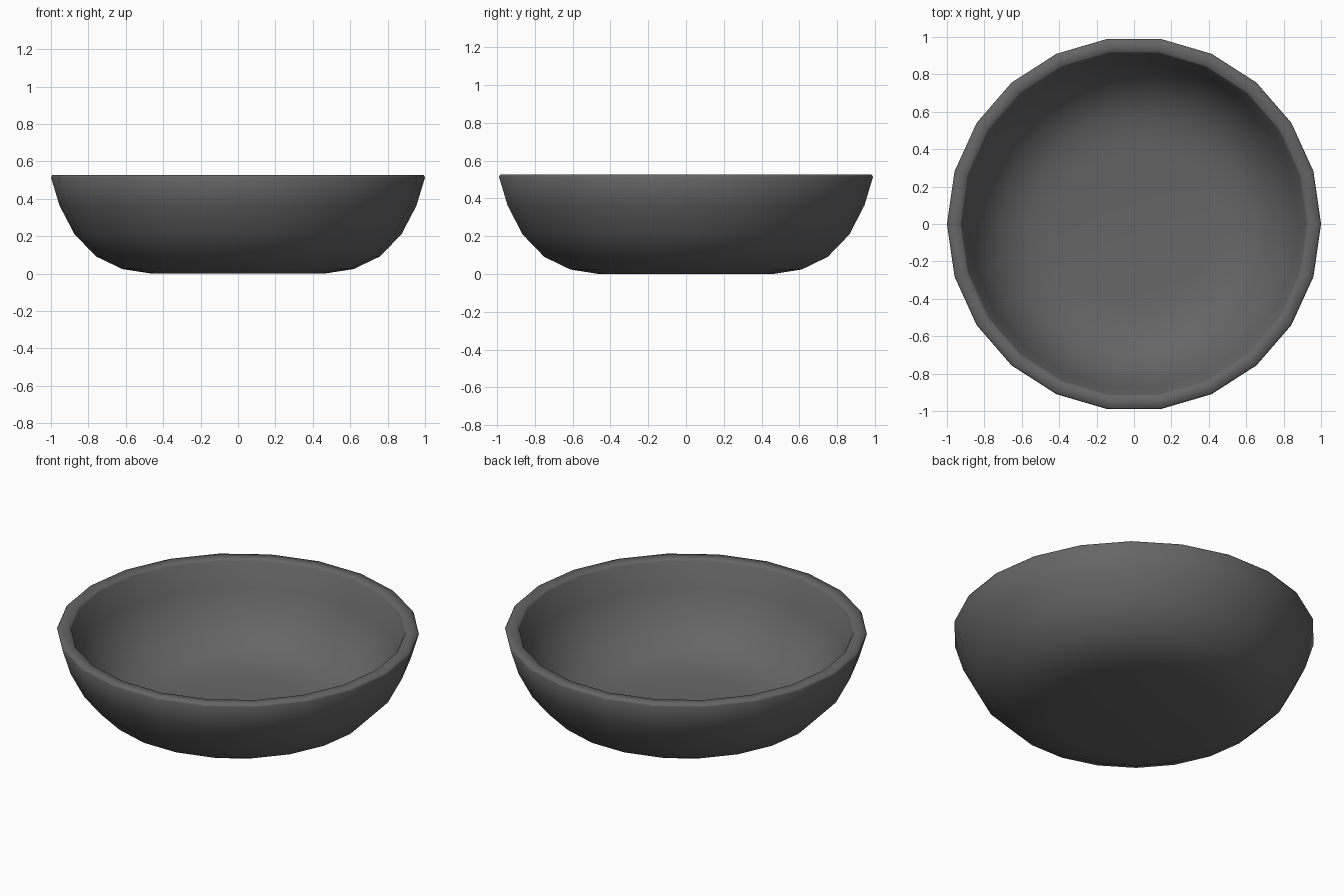
import bpy
import bmesh
import math

cube = bpy.data.objects.get("Cube")
if cube:
    bpy.data.objects.remove(cube, do_unlink=True)

SIDES = 22

# Single dark grey material
grey = bpy.data.materials.new("dark_grey")
grey.use_nodes = True
colour = (0.13, 0.13, 0.13, 1.0)
grey.diffuse_color = colour
grey.node_tree.nodes["Principled BSDF"].inputs["Base Color"].default_value = colour

# Bowl section: underside and outer wall, softened rim, inner wall and floor
outer = [(0.0, 0.0), (0.463, 0.0), (0.618, 0.024), (0.758, 0.091),
         (0.874, 0.21), (0.954, 0.363)]
rim = [(1.0, 0.514), (0.993, 0.526), (0.931, 0.526), (0.922, 0.514)]
inner = [(0.88, 0.365), (0.805, 0.225), (0.7, 0.115),
         (0.57, 0.055), (0.43, 0.035), (0.0, 0.035)]
section = outer + rim + inner

# Spin the section around the upright axis
bm = bmesh.new()
points = [bm.verts.new((r, 0, z)) for r, z in section]
edges = [bm.edges.new(pair) for pair in zip(points, points[1:])]
bmesh.ops.spin(bm, geom=points + edges, cent=(0, 0, 0), axis=(0, 0, 1),
               angle=math.tau, steps=SIDES, use_merge=True)
bmesh.ops.remove_doubles(bm, verts=bm.verts, dist=0.0005)
bmesh.ops.recalc_face_normals(bm, faces=bm.faces)

mesh = bpy.data.meshes.new("bowl")
bm.to_mesh(mesh)
bm.free()
mesh.materials.append(grey)
bowl = bpy.data.objects.new("bowl", mesh)
bpy.context.collection.objects.link(bowl)

# Smooth walls and softened rim
bpy.ops.object.select_all(action="DESELECT")
bowl.select_set(True)
bpy.context.view_layer.objects.active = bowl
bpy.ops.object.shade_smooth_by_angle(angle=math.radians(60))
